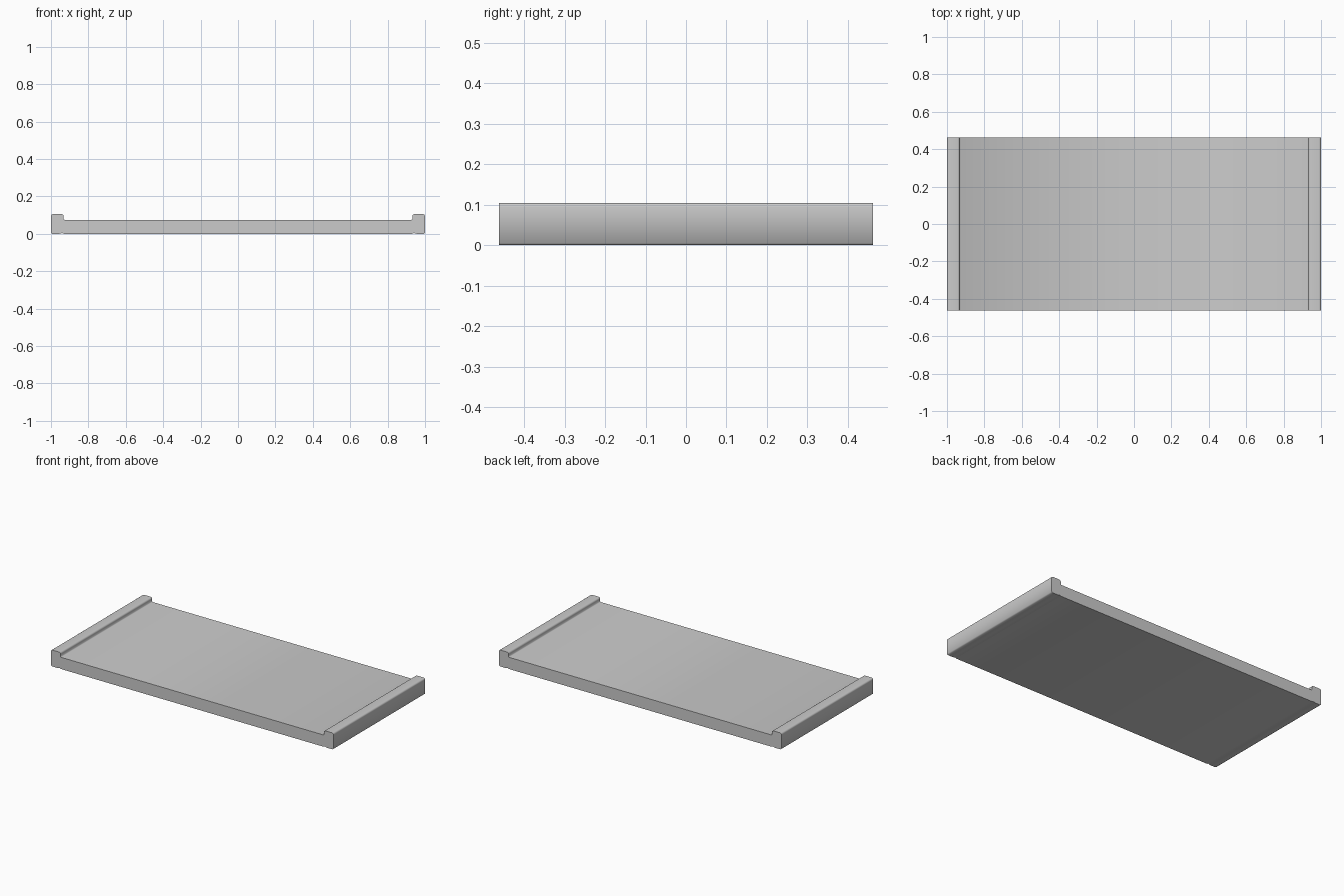
import bpy, bmesh, math

if "Cube" in bpy.data.objects:
    bpy.data.objects.remove(bpy.data.objects["Cube"])

HALF_DEPTH = 0.463

# right half of the cross-section (x, z): underside, outer wall, rounded rail, deck
half = [(0.93, 0.0), (0.94, 0.004), (0.955, 0.0), (0.993, 0.0), (1.0, 0.005),
        (1.0, 0.094)]
for cx, start in ((0.989, 20), (0.943, 90)):      # rounded rail top corners
    for i in range(4):
        a = math.radians(start + i * 70 / 3)
        half.append((cx + 0.011 * math.cos(a), 0.094 + 0.011 * math.sin(a)))
half += [(0.932, 0.094), (0.932, 0.079), (0.928, 0.075)]
profile = half + [(-x, z) for x, z in reversed(half)]

# tray: cross-section swept from front to back
bm = bmesh.new()
face = bm.faces.new([bm.verts.new((x, -HALF_DEPTH, z)) for x, z in profile])
res = bmesh.ops.extrude_face_region(bm, geom=[face])
verts = [g for g in res["geom"] if isinstance(g, bmesh.types.BMVert)]
bmesh.ops.translate(bm, verts=verts, vec=(0, 2 * HALF_DEPTH, 0))
bmesh.ops.recalc_face_normals(bm, faces=bm.faces)
mesh = bpy.data.meshes.new("tray")
bm.to_mesh(mesh)
bm.free()
tray = bpy.data.objects.new("tray", mesh)
bpy.context.collection.objects.link(tray)
bpy.context.view_layer.objects.active = tray
tray.select_set(True)
bpy.ops.object.shade_smooth_by_angle(angle=math.radians(60))
